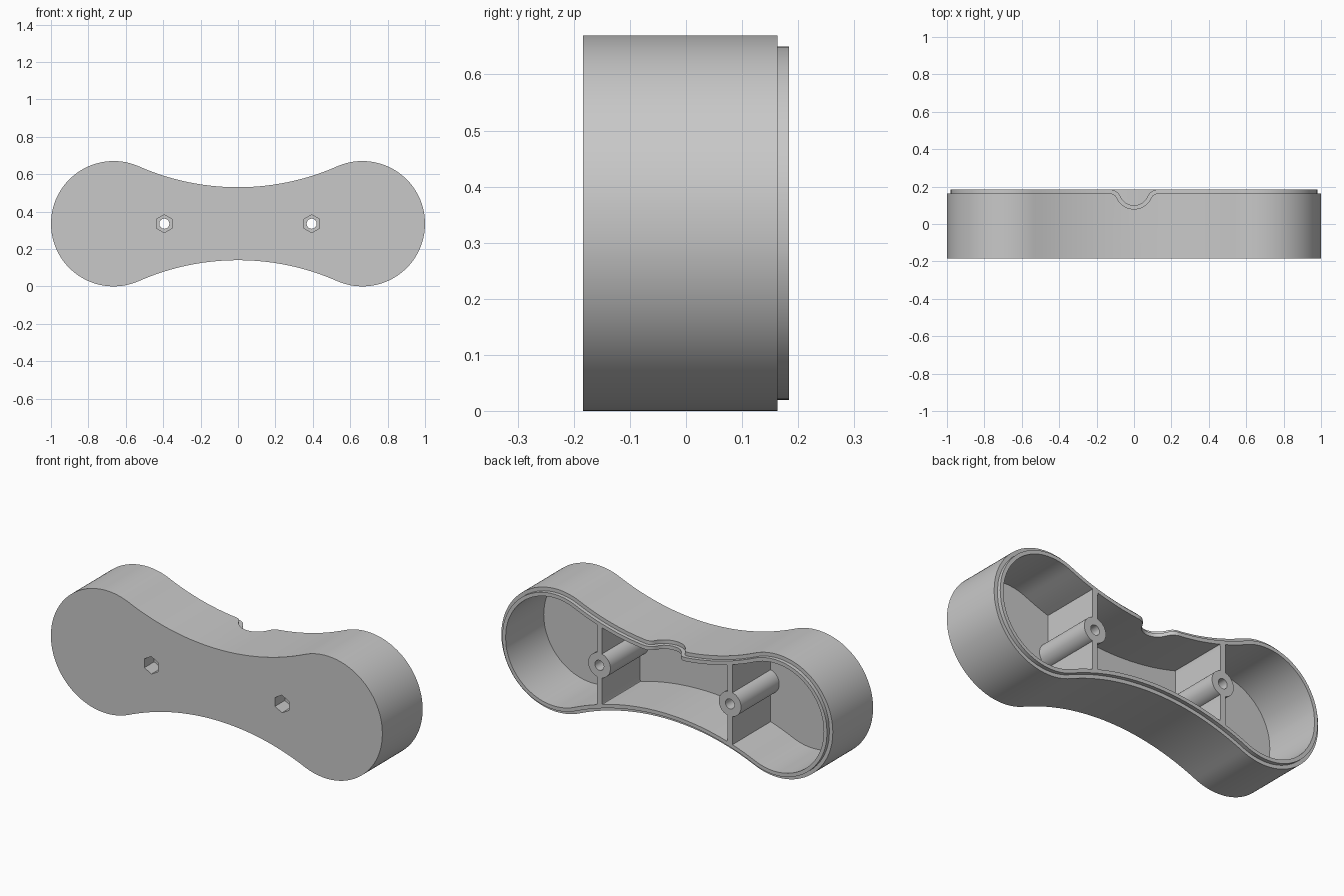
import bpy, bmesh
from math import sin, cos, pi, sqrt, atan2, radians

cube = bpy.data.objects.get("Cube")
if cube:
    bpy.data.objects.remove(cube, do_unlink=True)

grey = bpy.data.materials.new("plain grey")
grey.use_nodes = True
grey.diffuse_color = (0.58, 0.58, 0.58, 1)
grey.node_tree.nodes["Principled BSDF"].inputs["Base Color"].default_value = (0.58, 0.58, 0.58, 1)

# Overall dimensions
MID = 0.335                      # height of the long axis
END_R, END_X = 0.335, 0.665      # round ends
WAIST = 0.195                    # half height at the waist
WAIST_R = (END_X**2 + WAIST**2 - END_R**2) / (2 * (END_R - WAIST))
FRONT, SHOULDER, BACK, FLOOR = -0.184, 0.163, 0.184, -0.145
STEP, WALL = 0.02, 0.04
BOSS_X, RIB = 0.394, 0.015


def prism(name, points, low, high, axis="y", round_corners=0):
    """Extrude a closed profile along y (x,z profile) or z (x,y profile)."""
    bm = bmesh.new()
    place = (lambda p: (p[0], low, p[1])) if axis == "y" else (lambda p: (p[0], p[1], low))
    face = bm.faces.new([bm.verts.new(place(p)) for p in points])
    ext = bmesh.ops.extrude_face_region(bm, geom=[face])
    move = (0, high - low, 0) if axis == "y" else (0, 0, high - low)
    bmesh.ops.translate(bm, vec=move, verts=[g for g in ext["geom"] if isinstance(g, bmesh.types.BMVert)])
    bmesh.ops.recalc_face_normals(bm, faces=bm.faces)
    if round_corners:
        corners = [e for e in bm.edges
                   if abs(e.verts[0].co.y - e.verts[1].co.y) > 0.1
                   and e.calc_face_angle(0) > radians(45)]
        bmesh.ops.bevel(bm, geom=corners, offset=round_corners, segments=6,
                        profile=0.5, affect="EDGES", clamp_overlap=False)
    mesh = bpy.data.meshes.new(name)
    bm.to_mesh(mesh)
    bm.free()
    mesh.materials.append(grey)
    obj = bpy.data.objects.new(name, mesh)
    bpy.context.collection.objects.link(obj)
    return obj


def outline(inset, left=-2, right=2):
    """Waisted outline, moved inward by inset and cut off at left and right."""
    r, big = END_R - inset, WAIST_R + inset
    top = WAIST + WAIST_R
    join = END_X - END_X / (WAIST_R + END_R) * r
    end = END_X + r

    def half_height(x):
        x = abs(x)
        if x < join:
            return top - sqrt(big**2 - x**2)
        return sqrt(max(r**2 - (x - END_X)**2, 0))

    start = atan2(half_height(join), join - END_X)
    xs = [join * i / 16 for i in range(16)]
    xs += [END_X + r * cos(start * (1 - i / 36)) for i in range(37)]
    xs = sorted({-x for x in xs if x > 0} | set(xs))
    a, b = max(left, -end), min(right, end)
    xs = [a] + [x for x in xs if a + 0.002 < x < b - 0.002] + [b]
    upper = [(x, MID + half_height(x)) for x in xs]
    lower = [(x, 2 * MID - z) for x, z in reversed(upper) if z - MID > 0.001]
    return upper + lower


def circle(x, z, r, n):
    return [(x + r * sin(2 * pi * i / n), z + r * cos(2 * pi * i / n)) for i in range(n)]


def notch(radius, fillet, top):
    """Half-round dip whose upper edges roll over onto the rim."""
    cy = 0.18
    fy = top - fillet
    fx = sqrt((radius + fillet)**2 - (cy - fy)**2)
    a = atan2(cy - fy, fx)
    side = [(fx - fillet * sin(t), fy + fillet * cos(t))
            for t in [(pi / 2 - a) * i / 8 for i in range(9)]]
    side += [(radius * cos(t), cy - radius * sin(t))
             for t in [a + (pi / 2 - a) * i / 10 for i in range(1, 11)]]
    side = [(fx, 0.3)] + side
    return side + [(-x, y) for x, y in reversed(side[:-1])]


def combine(target, tool, operation):
    mod = target.modifiers.new("combine", "BOOLEAN")
    mod.operation, mod.solver, mod.object = operation, "EXACT", tool
    bpy.context.view_layer.objects.active = target
    bpy.ops.object.modifier_apply(modifier=mod.name)
    bpy.data.objects.remove(tool, do_unlink=True)


# Outer housing and the stepped rim, each with its cable notch
housing = prism("housing", outline(0), FRONT, SHOULDER)
combine(housing, prism("outer_notch", notch(0.10, 0.04, SHOULDER), 0.4, 0.8, "z"), "DIFFERENCE")
rim = prism("rim", outline(STEP), FRONT + STEP, BACK)
combine(rim, prism("rim_notch", notch(0.08, 0.06, BACK), 0.4, 0.8, "z"), "DIFFERENCE")
combine(housing, rim, "UNION")

# Three chambers, leaving a rib on each side of the middle one
inner, outer = BOSS_X - RIB, BOSS_X + RIB
for name, left, right, rounding in (("left_chamber", outer, 2, 0),
                                    ("right_chamber", -2, -outer, 0),
                                    ("middle_chamber", -inner, inner, 0.035)):
    cutter = prism(name, outline(WALL, left, right), FLOOR, 0.3, "y", rounding)
    combine(housing, cutter, "DIFFERENCE")

# Screw bosses with through holes and hexagonal nut pockets
for x in (-BOSS_X, BOSS_X):
    combine(housing, prism("boss", circle(x, MID, 0.067, 40), FLOOR - 0.01, BACK), "UNION")
    combine(housing, prism("screw_hole", circle(x, MID, 0.027, 24), -0.3, 0.3), "DIFFERENCE")
    combine(housing, prism("nut_pocket", circle(x, MID, 0.048, 6), -0.3, -0.1), "DIFFERENCE")

# Smooth curved walls, sharp rims
bpy.ops.object.select_all(action="DESELECT")
housing.select_set(True)
bpy.context.view_layer.objects.active = housing
bpy.ops.object.shade_smooth_by_angle(angle=radians(30))
